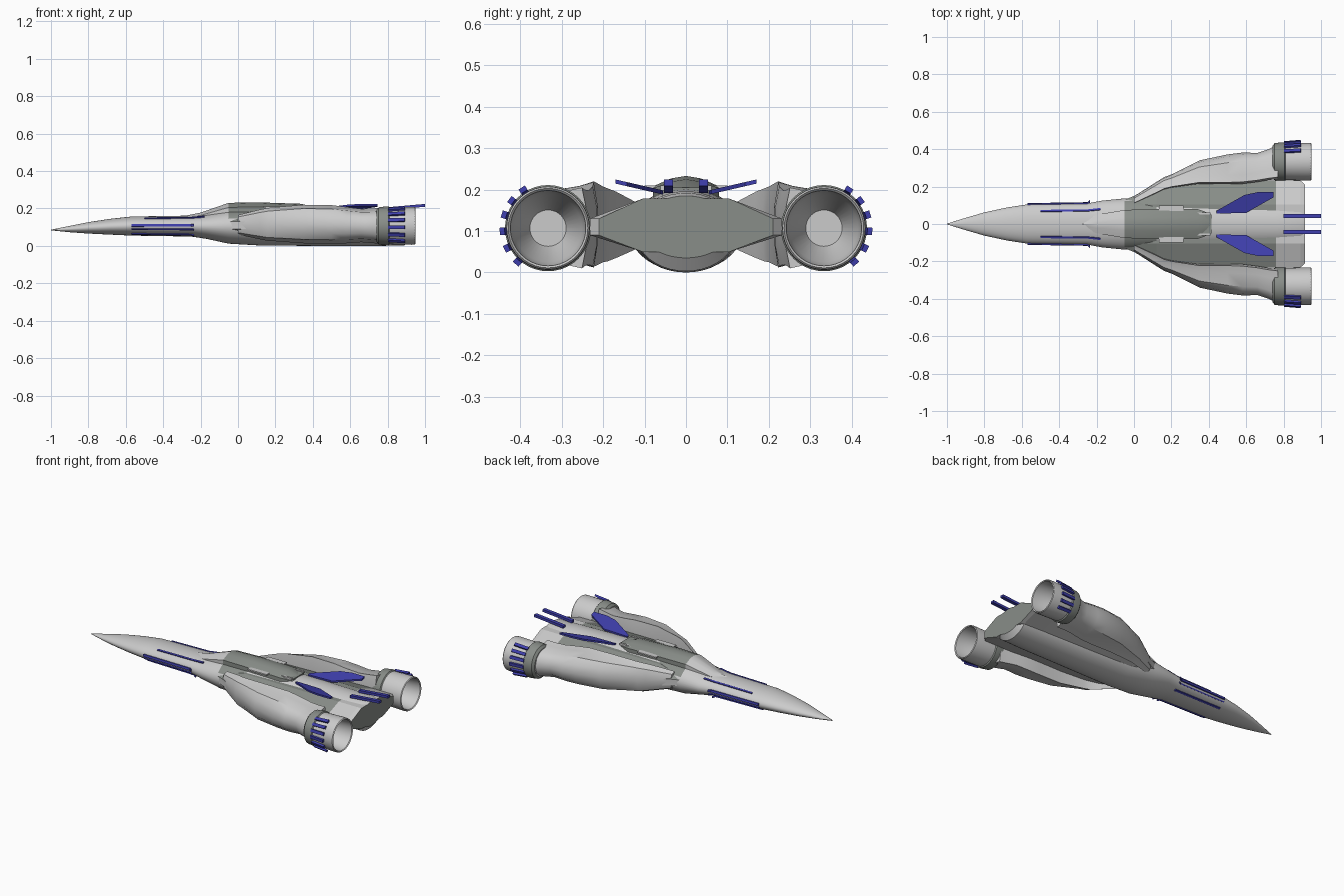
import bpy, bmesh, math
from mathutils import Vector, Matrix

cube = bpy.data.objects.get("Cube")
if cube:
    bpy.data.objects.remove(cube, do_unlink=True)


def material(name, rgb):
    m = bpy.data.materials.new(name)
    m.use_nodes = True
    m.diffuse_color = (*rgb, 1)
    m.node_tree.nodes["Principled BSDF"].inputs["Base Color"].default_value = (*rgb, 1)
    return m


LIGHT = material("light grey", (0.6, 0.6, 0.6))
DARK = material("dark grey", (0.25, 0.27, 0.25))
BLUE = material("blue", (0.05, 0.05, 0.42))


def finish(name, bm, mats, rule=None, smooth=30):
    """Turn a bmesh into an object, colouring faces by rule(centre, normal)."""
    bmesh.ops.recalc_face_normals(bm, faces=bm.faces)
    if rule:
        for f in bm.faces:
            f.material_index = int(rule(f.calc_center_median(), f.normal))
    me = bpy.data.meshes.new(name)
    bm.to_mesh(me)
    bm.free()
    for m in mats:
        me.materials.append(m)
    ob = bpy.data.objects.new(name, me)
    bpy.context.collection.objects.link(ob)
    if smooth:
        bpy.ops.object.select_all(action='DESELECT')
        ob.select_set(True)
        bpy.context.view_layer.objects.active = ob
        bpy.ops.object.shade_smooth_by_angle(angle=math.radians(smooth))
    return ob


def loft(name, rings, mats, rule=None, smooth=30, caps=True):
    """Skin a list of closed rings that share one point count."""
    bm = bmesh.new()
    rows = [[bm.verts.new(p) for p in r] for r in rings]
    n = len(rows[0])
    for a, b in zip(rows, rows[1:]):
        for i in range(n):
            j = (i + 1) % n
            bm.faces.new((a[i], a[j], b[j], b[i]))
    if caps:
        bm.faces.new(rows[0])
        bm.faces.new(rows[-1])
    return finish(name, bm, mats, rule, smooth)


def oval(x, hw, zb, zt, n=40):
    zc, hh = (zb + zt) / 2, (zt - zb) / 2
    return [(x, hw * math.cos(t), zc + hh * math.sin(t))
            for t in (2 * math.pi * i / n for i in range(n))]


def box(name, size, matrix, mat):
    bm = bmesh.new()
    bmesh.ops.create_cube(bm, size=1, matrix=matrix @ Matrix.Diagonal((*size, 1)))
    return finish(name, bm, [mat], smooth=0)


# Fuselage from needle nose to tail: x, half width, bottom, top
body = [(-1, .002, .083, .087), (-.9, .033, .073, .107), (-.8, .062, .066, .127),
        (-.68, .088, .06, .145), (-.57, .105, .055, .157), (-.25, .11, .05, .162),
        (-.17, .125, .038, .17), (-.05, .137, .012, .195), (.12, .137, .002, .203),
        (.42, .13, 0, .2), (.76, .125, 0, .196), (.89, .122, .003, .192),
        (.915, .11, .035, .185)]
loft("fuselage", [oval(*s) for s in body], [LIGHT, DARK],
     lambda c, n: c.x > .914 or (-.05 < c.x < .12 and c.z > .15))

# Canopy fairing and dark dorsal hump: x, half width, base, peak
hump = [(-.28, .02, .14, .162), (-.2, .05, .14, .178), (-.05, .075, .17, .23),
        (.1, .08, .17, .233), (.34, .08, .17, .225), (.41, .055, .17, .205)]


def hump_ring(x, w, zb, zt):
    zs = zb + (zt - zb) * .6
    return [(x, -w, zb), (x, -w, zs), (x, -w * .45, zt - .006), (x, 0, zt),
            (x, w * .45, zt - .006), (x, w, zs), (x, w, zb)]


loft("canopy_fairing", [hump_ring(*s) for s in hump], [LIGHT, DARK],
     lambda c, n: c.x > -.05, smooth=40)

# Stepped light panels and dark notch on the back
for s in (1, -1):
    box("stepped_panel", (.13, .03, .008), Matrix.Translation((.2, s * .085, .206)), LIGHT)
    box("notch_rail", (.1, .012, .012), Matrix.Translation((.36, s * .056, .204)), LIGHT)
box("notch_floor", (.08, .1, .01), Matrix.Translation((.375, 0, .2)), DARK)

# Thin blended wing deck between the body and the engines: x, half span
deck = [(-.06, .125), (.0, .15), (.12, .215), (.2, .228), (.76, .232), (.89, .232), (.915, .21)]


def deck_ring(x, w):
    t = min(1, (x + .2) / .3)
    half = [(w, .13), (.105, .11 + .068 * t)]
    low = [(.105, .11 - .06 * t), (w, .09)]
    return ([(x, y, z) for y, z in half] + [(x, -y, z) for y, z in half[::-1]]
            + [(x, -y, z) for y, z in low[::-1]] + [(x, y, z) for y, z in low])


loft("wing_deck", [deck_ring(*s) for s in deck], [LIGHT, DARK],
     lambda c, n: (n.z > .3 and c.x < .76) or c.x > .91, smooth=0)

# Engine hulls: x, inner y, outer y, bottom, top
hull = [(.0, .11, .148, .06, .165), (.12, .165, .225, .035, .195), (.16, .185, .25, .027, .203),
        (.2, .195, .265, .025, .207), (.35, .215, .34, .014, .22), (.5, .213, .372, .012, .218),
        (.58, .215, .382, .014, .208), (.66, .225, .38, .02, .198), (.72, .235, .4, .015, .2),
        (.77, .24, .425, .01, .205)]


def hull_ring(s, x, yi, yo, zb, zt):
    w, h = yo - yi, zt - zb
    shape = [(0, .72), (.06, 1), (.3, .95), (.72, .9), (.93, .74), (1, .5),
             (.93, .26), (.72, .1), (.3, .05), (.06, 0), (0, .28)]
    return [(x, s * (yi + w * u), zb + h * v) for u, v in shape]


# Nozzle, turned about the engine axis: x, radius
nozzle = [(.74, .085), (.752, .099), (.79, .104), (.805, .104), (.81, .098), (.93, .101),
          (.945, .1), (.95, .096), (.945, .091), (.85, .082), (.72, .02), (.71, .002)]
fin_plan = [(.44, .055), (.44, .07), (.59, .155), (.66, .17), (.745, .17), (.745, .142), (.6, .06)]

for s, side in ((1, "left"), (-1, "right")):
    axis = Vector((0, s * .333, .107))
    loft(side + "_engine_hull", [hull_ring(s, *r) for r in hull], [LIGHT], smooth=35)

    rings = [[axis + Vector((x, r * math.cos(t), r * math.sin(t)))
              for t in (2 * math.pi * i / 40 for i in range(40))] for x, r in nozzle]
    loft(side + "_nozzle", rings, [LIGHT, DARK],
         lambda c, n: c.x < .81 and (c - axis).yz.length > .09)

    # Flared vanes on the outer half of the nozzle
    for deg in (57, 37, 17, -4, -26, -48):
        a = math.radians(deg)
        turn = Matrix.Rotation(a if s > 0 else math.pi - a, 4, 'X')
        place = Matrix.Translation(axis) @ turn @ Matrix.Translation((.847, .107, 0))
        box(side + "_nozzle_vane", (.09, .012, .018),
            place @ Matrix.Rotation(math.radians(5), 4, 'Z'), BLUE)

    # Swept upper fin, canted outwards
    rings = [[(x, s * y, .188 + (y - .055) * .23 + dz) for x, y in fin_plan] for dz in (0, .01)]
    loft(side + "_upper_fin", rings, [BLUE], smooth=0)

    # Tail boom rising slightly to the rear
    box(side + "_tail_boom", (.2, .022, .015),
        Matrix.Translation((.9, s * .042, .208)) @ Matrix.Rotation(math.radians(-5), 4, 'Y'), BLUE)

    # Stripes along the nose: angle round the body, start, end, width
    for deg, x0, x1, wide in ((4, -.57, -.235, .014), (-18, -.57, -.235, .007),
                              (-52, -.57, -.235, .012), (50, -.5, -.18, .01)):
        a = math.radians(deg)
        rings = []
        for x in (x0, -.4, -.25, x1):
            k = (x + .57) / .32
            hw, hh = .107 + .005 * k, .052 + .005 * k
            if x > -.24:
                hw, hh = .124, .066
            p = Vector((x, s * hw * math.cos(a), .106 + hh * math.sin(a)))
            out = Vector((0, s * math.cos(a) / hw, math.sin(a) / hh)).normalized()
            along = Vector((0, -out.z, out.y)) * wide / 2
            rings.append([p + along - out * .005, p + along + out * .004,
                          p - along + out * .004, p - along - out * .005])
        loft(side + "_nose_stripe", rings, [BLUE], smooth=0)
